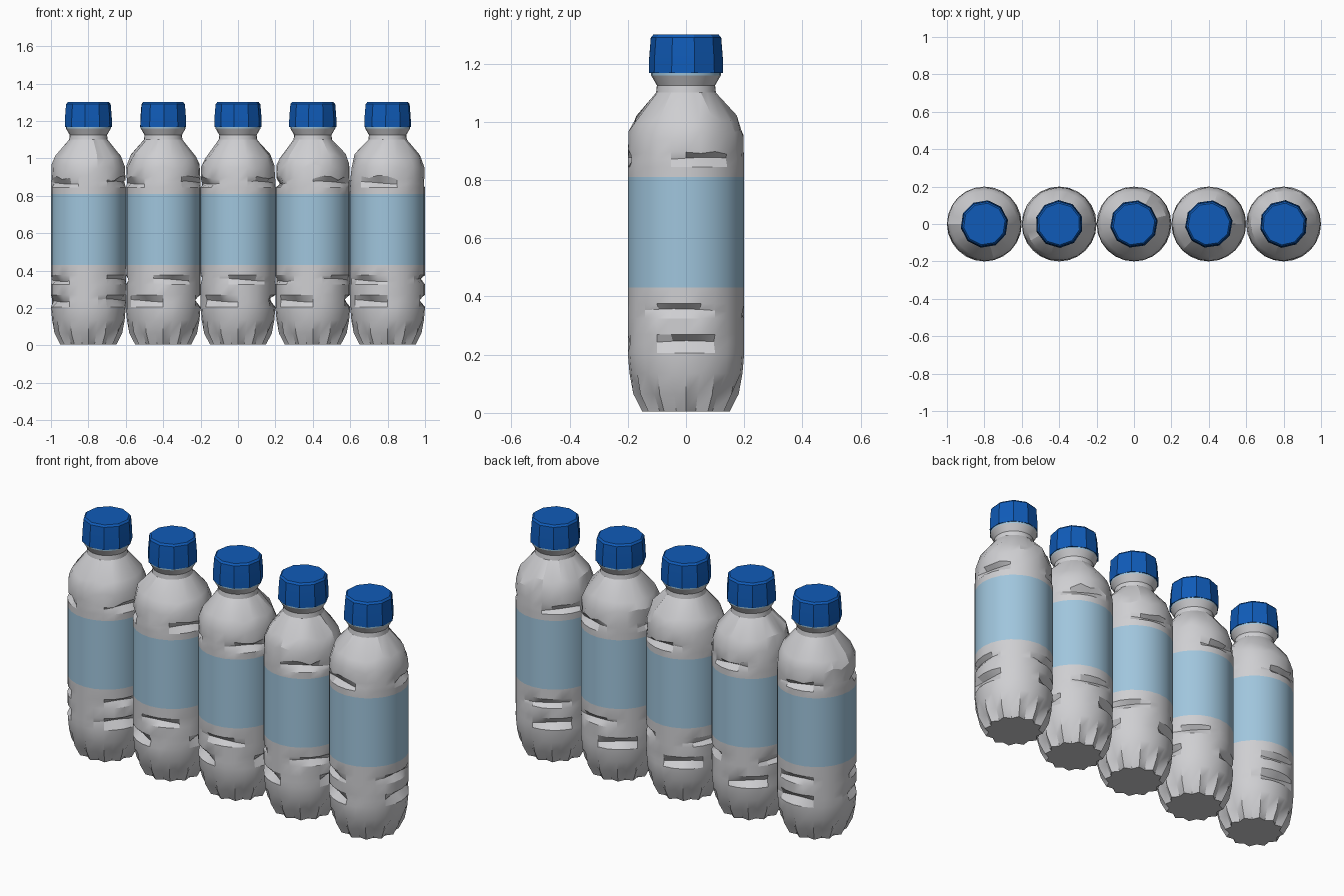
import bpy, bmesh, math, random

if "Cube" in bpy.data.objects:
    bpy.data.objects.remove(bpy.data.objects["Cube"])

random.seed(7)
SIDES = 24
# radius, height, groove depth of each ring, from foot to cap seat
PROFILE = [
    (0.150, 0.005, 0), (0.181, 0.065, 0), (0.194, 0.135, 0), (0.200, 0.205, 0),
    (0.200, 0.240, 0.035), (0.200, 0.270, 0), (0.200, 0.325, 0),
    (0.200, 0.350, 0.025), (0.200, 0.375, 0), (0.200, 0.430, 0),
    (0.200, 0.810, 0), (0.200, 0.845, 0), (0.200, 0.870, 0.03),
    (0.200, 0.895, 0), (0.198, 0.955, 0), (0.178, 1.010, 0),
    (0.103, 1.100, 0), (0.100, 1.125, 0), (0.120, 1.160, 0), (0.121, 1.172, 0)]


def material(name, rgb):
    m = bpy.data.materials.new(name)
    m.diffuse_color = (*rgb, 1)
    m.use_nodes = True
    m.node_tree.nodes["Principled BSDF"].inputs["Base Color"].default_value = m.diffuse_color
    return m


clear = material("pale grey plastic", (0.62, 0.62, 0.64))
paper = material("light blue label", (0.35, 0.56, 0.72))
blue = material("blue cap", (0.005, 0.105, 0.48))


def finish(bm, name, mats, x, angle):
    bmesh.ops.recalc_face_normals(bm, faces=bm.faces)
    me = bpy.data.meshes.new(name)
    bm.to_mesh(me)
    bm.free()
    ob = bpy.data.objects.new(name, me)
    bpy.context.collection.objects.link(ob)
    ob.location.x = x
    for m in mats:
        me.materials.append(m)
    bpy.ops.object.select_all(action='DESELECT')
    ob.select_set(True)
    bpy.context.view_layer.objects.active = ob
    bpy.ops.object.shade_smooth_by_angle(angle=math.radians(angle))


def loft(bm, rings):
    """Skin neighbouring rings and close both ends."""
    n = len(rings[0])
    for a, b in zip(rings, rings[1:]):
        for i in range(n):
            j = (i + 1) % n
            bm.faces.new((a[i], a[j], b[j], b[i]))
    bm.faces.new(rings[0][::-1])
    bm.faces.new(rings[-1])


def bottle(x, index):
    bm = bmesh.new()
    rings = []
    for k, (r, z, groove) in enumerate(PROFILE):
        phase = random.uniform(0, math.tau)
        ring = []
        for i in range(SIDES):
            a = math.tau * i / SIDES
            rr, zz = r, z
            # pinched foot between the petals
            if i % 2 and k < 2:
                rr -= (0.022, 0.026)[k]
            # broken horizontal grip grooves
            if groove:
                rr -= groove * max(0, math.sin(3 * a + phase)) ** 0.6
                zz += 0.008 * math.sin(2 * a + phase)
            # uneven facets on the shoulder
            if k in (13, 14, 15):
                zz += random.uniform(-0.015, 0.015)
                rr -= random.uniform(0, 0.006)
            ring.append(bm.verts.new((rr * math.cos(a), rr * math.sin(a), zz)))
        rings.append(ring)
    loft(bm, rings)
    # label band and seal ring under the cap
    for f in bm.faces:
        z = f.calc_center_median().z
        if 0.431 < z < 0.809 or 1.161 < z < 1.171:
            f.material_index = 1
    finish(bm, f"bottle_{index + 1}", [clear, paper], x, 24)


def cap(x, index):
    bm = bmesh.new()
    turn = random.uniform(0, 1)
    rings = []
    for r, z in ((0.128, 1.168), (0.127, 1.215), (0.121, 1.290), (0.112, 1.300)):
        rings.append([bm.verts.new((r * math.cos(turn + math.tau * i / 10),
                                    r * math.sin(turn + math.tau * i / 10), z))
                      for i in range(10)])
    loft(bm, rings)
    finish(bm, f"cap_{index + 1}", [blue], x, 25)


# row of five bottles
for n in range(5):
    px = -0.8 + 0.4 * n
    bottle(px, n)
    cap(px, n)
